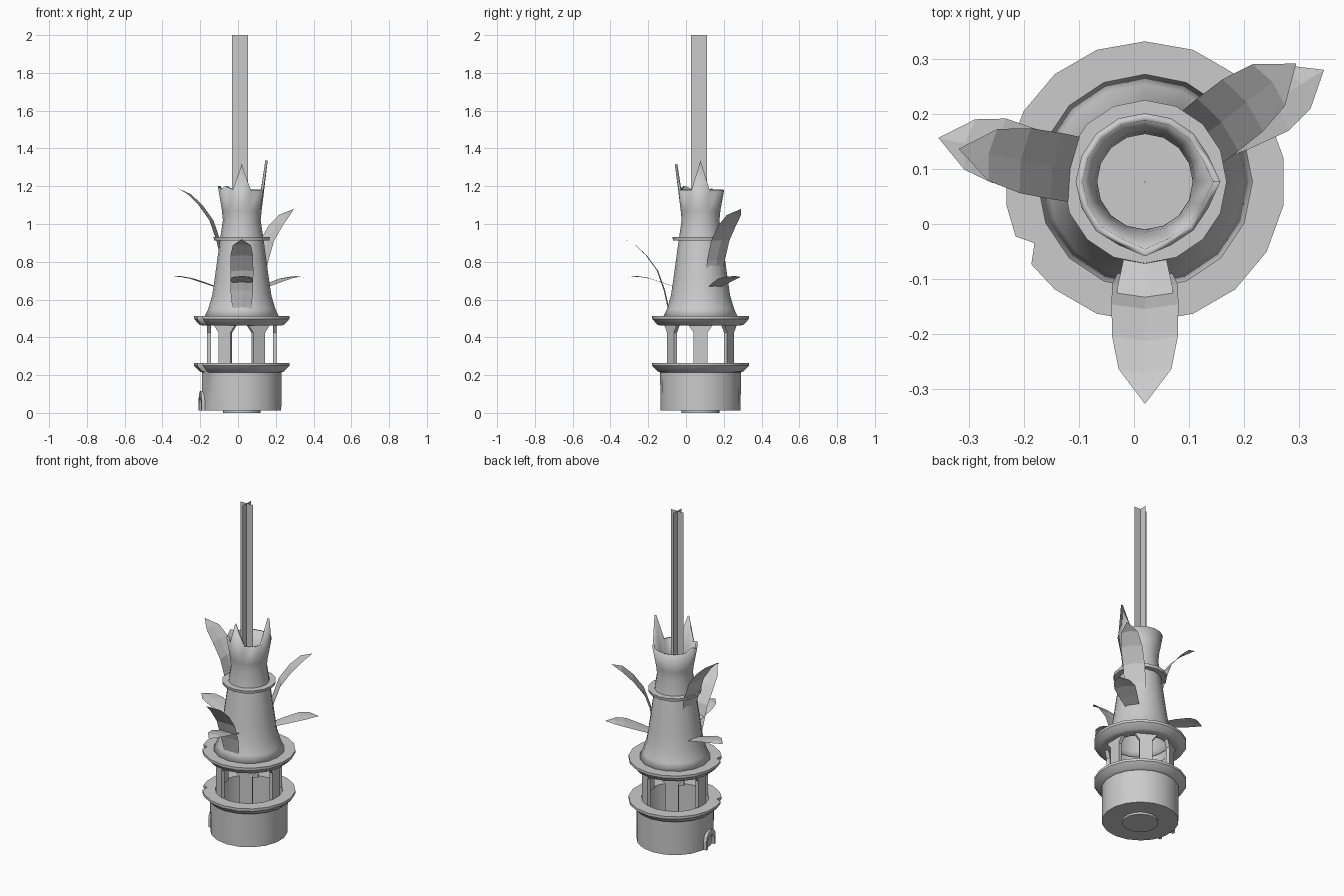
import bpy, bmesh
from math import sin, cos, radians, pi
from mathutils import Vector

if "Cube" in bpy.data.objects:
    bpy.data.objects.remove(bpy.data.objects["Cube"])

CX, CY = 0.02, 0.077          # axis of the tower


def finish(name, bm, smooth=True):
    me = bpy.data.meshes.new(name)
    bm.to_mesh(me)
    bm.free()
    ob = bpy.data.objects.new(name, me)
    bpy.context.collection.objects.link(ob)
    if smooth:
        bpy.ops.object.select_all(action='DESELECT')
        ob.select_set(True)
        bpy.context.view_layer.objects.active = ob
        bpy.ops.object.shade_smooth_by_angle(angle=radians(35))
    return ob


def lathe(name, profile, angles, closed=False, tweak=None):
    """Revolve (radius, z) points; tweak(r, z, angle) may move a point."""
    bm = bmesh.new()
    rings = []
    for r, z in profile:
        ring = []
        for a in angles:
            rr, zz = tweak(r, z, a) if tweak else (r, z)
            t = radians(a)
            ring.append(bm.verts.new((CX + rr * cos(t), CY + rr * sin(t), zz)))
        rings.append(ring)
    pairs = list(zip(rings, rings[1:]))
    if closed:
        pairs.append((rings[-1], rings[0]))
    n = len(angles)
    for lo, hi in pairs:
        for j in range(n):
            k = (j + 1) % n
            bm.faces.new((lo[j], lo[k], hi[k], hi[j]))
    return finish(name, bm)


# flange outline: 18 sides with one chipped notch near 209 degrees
SIDES = [10 + 20 * i for i in range(18) if i != 10]
SIDES = sorted(SIDES + [203, 209, 216])


def chip(r, z, a):
    return (r * 0.9, z) if a == 209 and r > 0.225 else (r, z)


# base drum with lower flange, hollow inside
lathe("base_drum", [(0.001, 0), (0.1, 0), (0.1, 0.012), (0.212, 0.012), (0.214, 0.215),
                    (0.228, 0.22), (0.256, 0.25), (0.256, 0.265), (0.185, 0.265),
                    (0.185, 0.05), (0.001, 0.05)], SIDES, tweak=chip)

# upper flange ring
lathe("upper_flange", [(0.165, 0.462), (0.21, 0.462), (0.228, 0.467), (0.256, 0.497),
                       (0.256, 0.512), (0.165, 0.512)], SIDES, True, chip)

# columns with chamfered arch heads
for i in range(6):
    bm = bmesh.new()
    t = radians(60 * i)
    out, tan = Vector((cos(t), sin(t), 0)), Vector((-sin(t), cos(t), 0))
    outline = [(-0.036, 0.26), (0.036, 0.26), (0.036, 0.425), (0.065, 0.465),
               (-0.065, 0.465), (-0.036, 0.425)]
    front, back = [[bm.verts.new(Vector((CX, CY, z)) + out * r + tan * u)
                    for u, z in outline] for r in (0.184, 0.164)]
    bm.faces.new(front)
    bm.faces.new(back[::-1])
    for j in range(6):
        k = (j + 1) % 6
        bm.faces.new((front[k], front[j], back[j], back[k]))
    finish("column", bm, False)

# tapering tower body and flared crown with two tall points
RIM = {270: 1.315, 0: 1.335, 180: 1.20, 225: 1.20}


def crown(r, z, a):
    if z < 1.17:
        return r, z
    return r + (RIM.get(a, 1.18) - 1.18) * 0.08, RIM.get(a, 1.18)


body = lathe("tower_body", [(0.196, 0.512), (0.178, 0.55), (0.157, 0.62), (0.145, 0.7),
                            (0.115, 0.92), (0.1, 1.02), (0.105, 1.07), (0.125, 1.18)],
             [22.5 * i for i in range(16)], tweak=crown)
mod = body.modifiers.new("wall", 'SOLIDIFY')
mod.thickness, mod.offset = 0.013, -1

# neck ring
lathe("neck_ring", [(0.11, 0.913), (0.146, 0.913), (0.149, 0.93), (0.11, 0.93)],
      [22.5 * i for i in range(16)], True)


# curved leaves with a folded midrib: path of (radius, z, half width)
def leaf(name, path, angle, dr=0.0, dz=0.0, fold=0.012):
    bm = bmesh.new()
    t = radians(angle)
    out, tan = Vector((cos(t), sin(t), 0)), Vector((-sin(t), cos(t), 0))
    rows = []
    for r, z, w in path:
        mid = Vector((CX, CY, z + dz)) + out * (r + dr)
        side = mid - out * fold * 0.7 - Vector((0, 0, fold * 0.4))
        if w == 0:
            rows.append([bm.verts.new(mid)] * 3)
        else:
            rows.append([bm.verts.new(p) for p in (side - tan * w, mid, side + tan * w)])
    for a, b in zip(rows, rows[1:]):
        for j in (0, 1):
            quad = list(dict.fromkeys((a[j], a[j + 1], b[j + 1], b[j])))
            bm.faces.new(quad)
    finish(name, bm, False)


LARGE = [(0.175, 0.56, 0.05), (0.195, 0.65, 0.06), (0.232, 0.755, 0.061),
         (0.29, 0.835, 0.06), (0.35, 0.892, 0.048), (0.405, 0.92, 0)]
SMALL = [(0.13, 0.665, 0.035), (0.2, 0.69, 0.05), (0.28, 0.716, 0.06),
         (0.335, 0.725, 0.047), (0.385, 0.718, 0)]
for ang, dr, dz in ((270, 0, 0), (38, -0.055, 0.16), (170, -0.06, 0.27)):
    leaf("large_leaf", LARGE, ang, dr, dz)
for ang in (270, 32, 168):
    leaf("small_leaf", SMALL, ang)

# small arched doorway on the drum
bm = bmesh.new()
arch = [(0.055 * cos(pi * i / 6), 0.065 + 0.05 * sin(pi * i / 6)) for i in range(7)]
arch = [(0.055, 0.012)] + arch + [(-0.055, 0.012)]
t = radians(188)
out, tan = Vector((cos(t), sin(t), 0)), Vector((-sin(t), cos(t), 0))
loops = [[bm.verts.new(Vector((CX, CY, 0.012 + (z - 0.012) * s)) + out * r + tan * u * s)
          for u, z in arch] for r, s in ((0.2, 1), (0.223, 1), (0.223, 0.7), (0.205, 0.7))]
for a, b in zip(loops, loops[1:]):
    for j in range(len(arch) - 1):
        bm.faces.new((a[j], a[j + 1], b[j + 1], b[j]))
finish("arched_door", bm, False)

# crossed upright planes of the beam
bm = bmesh.new()
for dx, dy in ((0.042, 0), (0, 0.042)):
    bm.faces.new([bm.verts.new((0.011 + s * dx, 0.068 + s * dy, z))
                  for s, z in ((-1, 1.0), (1, 1.0), (1, 2.0), (-1, 2.0))])
finish("beam_planes", bm, False)
